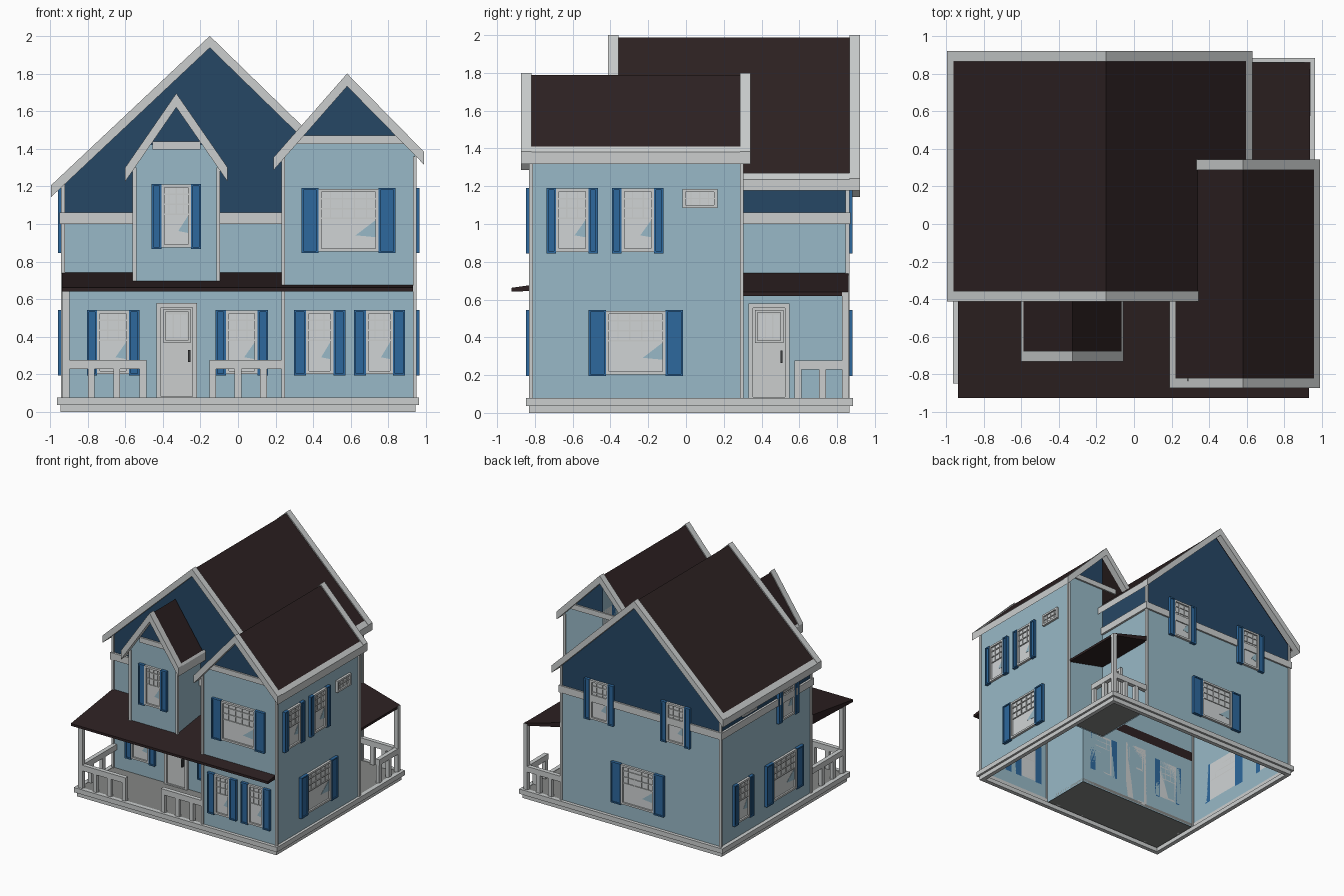
import bpy, bmesh

if "Cube" in bpy.data.objects:
    bpy.data.objects.remove(bpy.data.objects["Cube"])


def material(name, r, g, b):
    m = bpy.data.materials.new(name)
    lin = [((c / 255 + 0.055) / 1.055) ** 2.4 for c in (r, g, b)]
    m.diffuse_color = (*lin, 1)
    m.use_nodes = True
    m.node_tree.nodes["Principled BSDF"].inputs["Base Color"].default_value = m.diffuse_color
    return m


WALL = material("pale blue siding", 152, 185, 199)
GABLE = material("dark blue gable", 38, 71, 101)
SHUT = material("blue shutter", 45, 104, 157)
TRIM = material("light grey trim", 203, 206, 206)
ROOF = material("dark brown roof", 45, 33, 34)
GLASS = material("pale glass", 208, 212, 213)
FLOOR = material("grey porch floor", 132, 134, 132)
METAL = material("dark metal", 60, 62, 64)

# Local (u along wall, n outward/extrusion, z) to world
ALONG_Y = lambda u, n, z: (u, n, z)
ALONG_X = lambda u, n, z: (n, u, z)


def facing(side, p):
    return {"front": lambda u, n, z: (u, p - n, z), "back": lambda u, n, z: (u, p + n, z),
            "right": lambda u, n, z: (p + n, u, z), "left": lambda u, n, z: (p - n, u, z)}[side]


def part(name, items):
    """items: (material, profile [(u, z)], map, n0, n1); n0 == n1 gives a flat face."""
    bm, mats = bmesh.new(), []
    for mat, pts, f, a, b in items:
        if mat not in mats:
            mats.append(mat)
        A = [bm.verts.new(f(u, a, z)) for u, z in pts]
        faces = [bm.faces.new(A)]
        if a != b:
            B = [bm.verts.new(f(u, b, z)) for u, z in pts]
            faces.append(bm.faces.new(B[::-1]))
            k = len(A)
            faces += [bm.faces.new((A[i], A[(i + 1) % k], B[(i + 1) % k], B[i])) for i in range(k)]
        for fc in faces:
            fc.material_index = mats.index(mat)
    bmesh.ops.recalc_face_normals(bm, faces=bm.faces)
    me = bpy.data.meshes.new(name)
    bm.to_mesh(me)
    bm.free()
    for m in mats:
        me.materials.append(m)
    ob = bpy.data.objects.new(name, me)
    bpy.context.collection.objects.link(ob)
    return ob


def rect(u0, u1, z0, z1):
    return [(u0, z0), (u1, z0), (u1, z1), (u0, z1)]


def box(mat, x0, x1, y0, y1, z0, z1):
    return (mat, rect(x0, x1, z0, z1), ALONG_Y, y0, y1)


def wall(name, side, p, pts, split):
    """Flat wall panel, pale below the split height and dark above it."""
    ob = part(name, [(WALL, pts, facing(side, p), 0, 0)])
    ob.data.materials.append(GABLE)
    bm = bmesh.new()
    bm.from_mesh(ob.data)
    bmesh.ops.bisect_plane(bm, geom=bm.verts[:] + bm.edges[:] + bm.faces[:],
                           plane_co=(0, 0, split), plane_no=(0, 0, 1))
    out = {"front": (0, -1, 0), "back": (0, 1, 0), "right": (1, 0, 0), "left": (-1, 0, 0)}[side]
    for f in bm.faces:
        f.material_index = int(f.calc_center_median().z > split)
        f.normal_update()
        if sum(a * b for a, b in zip(f.normal, out)) < 0:
            f.normal_flip()
    bm.to_mesh(ob.data)
    bm.free()


def gable_roof(name, left, ridge, right, y0, y1, d, strip, back=True):
    """Brown slab with pale rake boards and eave strips; returns the underside height."""
    def top(x):
        a, b = (left, ridge) if x <= ridge[0] else (ridge, right)
        return a[1] + (b[1] - a[1]) * (x - a[0]) / (b[0] - a[0])

    def chevron(lo, hi, up, down):
        xs = [lo, ridge[0], hi]
        return [(x, top(x) - up) for x in xs] + [(x, top(x) - down) for x in xs[::-1]]
    x0, x1 = left[0], right[0]
    part(name, [(ROOF, chevron(x0 + 0.005, x1 - 0.005, 0.012, d - 0.006), ALONG_Y, y0 + 0.02, y1 - 0.02)])
    rake = chevron(x0, x1, 0, d)
    items = [(TRIM, rake, ALONG_Y, y0, y0 + 0.055)]
    if back:
        items.append((TRIM, rake, ALONG_Y, y1 - 0.055, y1))
    for a, b in ((x0, x0 + strip), (x1 - strip, x1)):
        pts = [(a, top(a) - 0.004), (b, top(b) - 0.004), (b, top(b) - d), (a, top(a) - d)]
        items.append((TRIM, pts, ALONG_Y, y0 + 0.05, y1 - 0.05 * back))
    part(name + "_trim", items)
    return lambda x: top(x) - d * 0.7


def frame(mat, f, u0, u1, z0, z1, w, n):
    return [(mat, r, f, 0, n) for r in (rect(u0, u0 + w, z0, z1), rect(u1 - w, u1, z0, z1),
            rect(u0 + w, u1 - w, z0, z0 + w), rect(u0 + w, u1 - w, z1 - w, z1))]


def window(name, side, p, c, z0, z1, w, shutter=0, cols=3, rows=3):
    f = facing(side, p)
    u0, u1 = c - w / 2, c + w / 2
    items = [(GLASS, rect(u0, u1, z0, z1), f, 0, 0.006)]
    items += frame(TRIM, f, u0, u1, z0, z1, 0.016, 0.02)
    zm = z1 - (z1 - z0) * 0.47 if shutter else z0 + 0.012
    for i in range(1, cols):                                   # muntins in the upper sash
        u = u0 + w * i / cols
        items.append((TRIM, rect(u - 0.003, u + 0.003, zm, z1), f, 0, 0.012))
    for i in range(rows if shutter else 1, 0 if shutter else 1, -1):
        z = z1 - (z1 - zm) * i / rows
        items.append((TRIM, rect(u0, u1, z - 0.004, z + 0.004), f, 0, 0.013))
    if not shutter:
        zc = (z0 + z1) / 2
        items.append((TRIM, rect(u0, u1, zc - 0.003, zc + 0.003), f, 0, 0.013))
    else:                                                      # reflection streak and shutters
        s = 1 if side in ("front", "right") else -1
        e = c + s * (w / 2 - 0.016)
        items.append((WALL, [(e, zm - 0.01), (e, zm - 0.1), (e - s * w * 0.33, zm - 0.09)], f, 0.006, 0.008))
        for a in (u0 - shutter, u1):
            items.append((SHUT, rect(a, a + shutter, z0 - 0.008, z1 + 0.004), f, 0, 0.018))
            items += frame(SHUT, f, a, a + shutter, z0 - 0.008, z1 + 0.004, 0.011, 0.026)
    part(name, items)


def door(name, side, p, c):
    f = facing(side, p)
    items = [(TRIM, rect(c - 0.085, c + 0.085, 0.078, 0.555), f, 0, 0.012)]
    items += frame(TRIM, f, c - 0.108, c + 0.108, 0.06, 0.58, 0.024, 0.022)
    items += frame(TRIM, f, c - 0.075, c + 0.075, 0.37, 0.545, 0.014, 0.02)
    for i in (-1, 0, 1):
        items.append((GLASS, rect(c + i * 0.038 - 0.016, c + i * 0.038 + 0.016, 0.395, 0.52), f, 0.01, 0.016))
    items.append((METAL, rect(c + 0.06, c + 0.072, 0.265, 0.33), f, 0.012, 0.035))
    part(name, items)


def railing(name, f, u0, u1, n, posts):
    items = [(TRIM, rect(u0, u1, 0.23, 0.278), f, n - 0.018, n + 0.018)]
    items += [(TRIM, rect(u - 0.018, u + 0.018, 0.05, 0.24), f, n - 0.016, n + 0.016) for u in posts]
    part(name, items)


# Main dimensions
L, R, F, B = -0.93, 0.58, -0.36, 0.855           # main block
WL, WR, WF, WB = 0.24, 0.94, -0.82, 0.295        # front wing
DL, DR, DF = -0.55, -0.105, -0.67                # dormer bay

# Base rings and porch floors
for name, x, y0, y1, z0, z1 in (("lower_base", 0.945, -0.83, 0.865, 0, 0.037),
                                ("upper_base", 0.963, -0.848, 0.883, 0.037, 0.078)):
    t = 0.035
    part(name, [box(TRIM, -x, x, y0, y0 + t, z0, z1), box(TRIM, -x, x, y1 - t, y1, z0, z1),
                box(TRIM, -x, -x + t, y0 + t, y1 - t, z0, z1), box(TRIM, x - t, x, y0 + t, y1 - t, z0, z1)])
part("porch_floors", [box(FLOOR, -0.94, WL, -0.83, F, 0.05, 0.074), box(FLOOR, R, 0.94, WB, 0.86, 0.05, 0.074)])

# Roofs
main = gable_roof("main_roof", (-0.995, 1.205), (-0.15, 2.0), (0.63, 1.24), -0.412, 0.92, 0.063, 0.035)
wing = gable_roof("wing_roof", (0.19, 1.355), (0.58, 1.8), (0.988, 1.385), -0.873, 0.342, 0.068, 0.03)
dorm = gable_roof("dormer_roof", (-0.6, 1.3), (-0.328, 1.695), (-0.055, 1.3), -0.73, F, 0.075, 0.012, False)

# Walls
Z = 0.04
back = [(L, Z), (R, Z), (R, main(R)), (-0.15, main(-0.15)), (L, main(L))]
front = [(L, Z), (WL, Z), (WL, 1.3), (0.35, 1.3), (0.35, main(0.35)), (-0.15, main(-0.15)), (L, main(L))]
wfront = [(WL, Z), (WR, Z), (WR, wing(WR)), (0.58, wing(0.58)), (WL, wing(WL))]
wback = [(R, Z), (WR, Z), (WR, wing(WR)), (R, wing(0.58))]
dfront = [(DL, 0.68), (DR, 0.68), (DR, dorm(DR)), (-0.328, dorm(-0.328)), (DL, dorm(DL))]
wall("main_front_wall", "front", F, front, 1.03)
wall("main_back_wall", "back", B, back, 1.03)
wall("main_left_wall", "left", L, rect(F, B, Z, main(L)), 1.03)
wall("main_right_wall", "right", R, rect(WB, B, Z, main(R)), 1.03)
wall("wing_front_wall", "front", WF, wfront, 1.45)
wall("wing_back_wall", "back", WB, wback, 1.45)
wall("wing_right_wall", "right", WR, rect(WF, WB, Z, wing(WR)), 1.45)
wall("wing_left_wall", "left", WL, rect(WF, F, Z, wing(WL)), 1.45)
wall("dormer_front_wall", "front", DF, dfront, 1.42)
wall("dormer_left_wall", "left", DL, rect(DF, F, 0.66, dorm(DL)), 1.42)
wall("dormer_right_wall", "right", DR, rect(DF, F, 0.66, dorm(DR)), 1.42)

# Corner boards
corners = [(L, F, Z, 1.22), (L, B, Z, 1.22), (R, B, Z, 1.24), (WL, WF, Z, 1.36), (WR, WF, Z, 1.36),
           (WR, WB, Z, 1.36), (DL, DF, 0.69, 1.3), (DR, DF, 0.69, 1.3)]
part("corner_boards", [box(TRIM, x - 0.01, x + 0.01, y - 0.01, y + 0.01, a, b) for x, y, a, b in corners])

# Horizontal trim bands
part("trim_bands", [
    box(TRIM, L - 0.018, WL, F - 0.018, F, 1.0, 1.06), box(TRIM, L - 0.018, R + 0.018, B, B + 0.015, 1.0, 1.06),
    box(TRIM, L - 0.018, L, F, B, 1.0, 1.06), box(TRIM, R, R + 0.018, WB, B, 1.0, 1.06),
    box(TRIM, 0.285, 0.885, WF - 0.015, WF, 1.425, 1.47), box(TRIM, 0.45, 0.885, WB, WB + 0.015, 1.425, 1.47),
    box(TRIM, -0.455, -0.2, DF - 0.015, DF, 1.395, 1.438)])

# Porch roofs, tapering outwards
part("front_porch_roof", [(ROOF, [(-0.925, 0.642), (-0.925, 0.662), (F, 0.742), (F, 0.66)], ALONG_X, -0.937, 0.93)])
part("back_porch_roof", [(ROOF, [(R, 0.74), (0.935, 0.64), (0.935, 0.62), (R, 0.70)], ALONG_Y, WB, 0.86)])

# Porch posts and railings
part("porch_posts", [box(TRIM, -0.935, -0.895, -0.83, -0.79, 0.05, 0.66),
                     box(TRIM, 0.902, 0.938, 0.825, 0.861, 0.05, 0.64)])
railing("front_left_railing", ALONG_Y, -0.9, -0.487, -0.81, (-0.78, -0.645, -0.505))
railing("front_right_railing", ALONG_Y, -0.152, WL, -0.81, (-0.134, 0.0, 0.135))
railing("left_side_railing", ALONG_X, -0.8, F, -0.915, (-0.68, -0.53))
railing("back_side_railing", ALONG_X, 0.575, 0.845, 0.92, (0.593, 0.722))
railing("back_end_railing", ALONG_Y, R, 0.92, 0.843, (0.69, 0.8))

# Windows: name, side, wall position, centre, bottom, top, width, shutter width, columns
LO, UP = (0.203, 0.54), (0.853, 1.187)
for name, side, p, c, (z0, z1), w, s, cols in (
        ("wing_front_upper", "front", WF, 0.587, UP, 0.32, 0.09, 5),
        ("wing_front_lower_a", "front", WF, 0.434, LO, 0.145, 0.064, 3),
        ("wing_front_lower_b", "front", WF, 0.752, LO, 0.145, 0.064, 3),
        ("porch_window_a", "front", F, -0.664, LO, 0.17, 0.055, 3),
        ("porch_window_b", "front", F, 0.02, LO, 0.17, 0.055, 3),
        ("dormer_window", "front", DF, -0.328, (0.875, 1.21), 0.155, 0.055, 4),
        ("wing_side_upper_a", "right", WR, -0.603, UP, 0.172, 0.05, 3),
        ("wing_side_upper_b", "right", WR, -0.255, UP, 0.172, 0.05, 3),
        ("wing_side_lower", "right", WR, -0.266, LO, 0.315, 0.092, 5),
        ("wing_side_small", "right", WR, 0.073, (1.085, 1.185), 0.185, 0, 4),
        ("back_upper_a", "back", B, 0.215, UP, 0.172, 0.052, 3),
        ("back_upper_b", "back", B, -0.51, UP, 0.172, 0.052, 3),
        ("back_lower", "back", B, -0.15, LO, 0.315, 0.092, 5),
        ("left_lower_a", "left", L, 0.57, LO, 0.16, 0.05, 3),
        ("left_lower_b", "left", L, 0.015, LO, 0.315, 0.092, 5),
        ("left_upper", "left", L, -0.035, UP, 0.172, 0.052, 3),
        ("left_small", "left", L, 0.48, (1.085, 1.185), 0.185, 0, 4)):
    window(name, side, p, c, z0, z1, w, s, cols)

# Doors
door("front_door", "front", F, -0.325)
door("back_porch_door", "right", R, 0.44)
